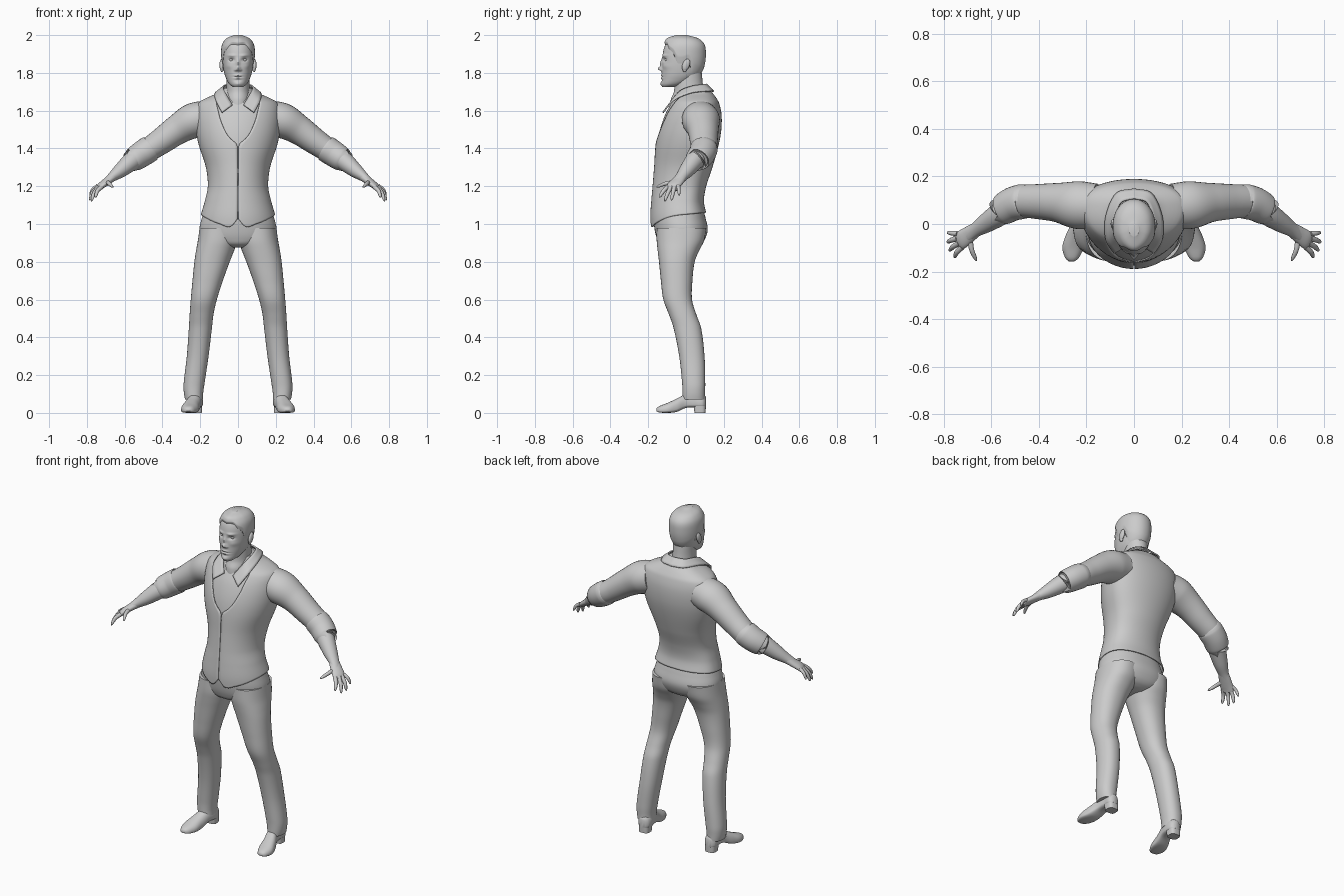
import bpy, bmesh
from math import sin, cos, pi, exp, sqrt, radians
from mathutils import Vector


def spl(keys, t):
    """Smooth interpolation of key rows (first column is the parameter)."""
    n = len(keys)
    i = max(0, min(n - 2, sum(k[0] <= t for k in keys) - 1))
    p, a, b, q = keys[max(i - 1, 0)], keys[i], keys[i + 1], keys[min(i + 2, n - 1)]
    h = b[0] - a[0]
    s = max(0, min(1, (t - a[0]) / h))
    out = []
    for c in range(1, len(a)):
        m0 = (b[c] - p[c]) / (b[0] - p[0]) * h
        m1 = (q[c] - a[c]) / (q[0] - a[0]) * h
        out.append((2*s**3 - 3*s**2 + 1) * a[c] + (s**3 - 2*s**2 + s) * m0
                   + (3*s**2 - 2*s**3) * b[c] + (s**3 - s**2) * m1)
    return out


def section(k, a, px=1.0, pf=1.0, pb=1.0, mid=0.5):
    """Rounded cross-section; a = 0 is the front."""
    x0, x1, f, b = k
    s, c = sin(a), cos(a)
    m = f + (b - f) * mid
    x = (x0 + x1) / 2 + (x1 - x0) / 2 * (1 if s > 0 else -1) * abs(s)**px
    y = m + (f - m) * abs(c)**pf if c > 0 else m + (b - m) * abs(c)**pb
    return x, y


def grid(name, f, nu, nv, closed=True, caps=True, mirror=False, thick=0):
    """Surface from f(u, v); u runs around, v along."""
    bm = bmesh.new()
    w = nu if closed else nu + 1
    rows = [[bm.verts.new(f(i / nu, j / nv)) for i in range(w)] for j in range(nv + 1)]
    for r, s in zip(rows, rows[1:]):
        for i in range(nu):
            k = (i + 1) % w
            bm.faces.new((r[i], r[k], s[k], s[i]))
    if closed and caps:
        bm.faces.new(rows[0])
        bm.faces.new(rows[-1])
    bmesh.ops.recalc_face_normals(bm, faces=bm.faces)
    me = bpy.data.meshes.new(name)
    bm.to_mesh(me)
    bm.free()
    for p in me.polygons:
        p.use_smooth = True
    me.set_sharp_from_angle(angle=radians(50))
    ob = bpy.data.objects.new(name, me)
    bpy.context.collection.objects.link(ob)
    if mirror:
        ob.modifiers.new("Mirror", 'MIRROR').use_clip = True
    if thick:
        m = ob.modifiers.new("Solidify", 'SOLIDIFY')
        m.thickness, m.offset = thick, 0
    return ob


def zloft(name, keys, nu=48, nv=40, mirror=False, **kw):
    """Loft of horizontal sections (z, x0, x1, front, back)."""
    z0, z1 = keys[0][0], keys[-1][0]

    def f(u, v):
        z = z0 + (z1 - z0) * v
        return (*section(spl(keys, z), 2 * pi * u, **kw), z)
    return grid(name, f, nu, nv, mirror=mirror)


def tube(name, pts, nu=24, nv=24, hint=(0, 1, 0), tip=False):
    """Mirrored limb along (x, y, z, height radius, width radius)."""
    keys = [(i, *p) for i, p in enumerate(pts)]
    n = len(pts) - 1

    def f(u, v):
        v = 1 - (1 - v)**2 if tip else v
        k = spl(keys, v * n)
        t = (Vector(spl(keys, min(n, v*n + .05))[:3]) - Vector(spl(keys, max(0, v*n - .05))[:3])).normalized()
        h = Vector(hint)
        side = (h - t * h.dot(t)).normalized()
        up = side.cross(t)
        r = sqrt(max(.0004, 1 - v**8)) if tip else 1
        return Vector(k[:3]) + (up * cos(2*pi*u) * k[3] + side * sin(2*pi*u) * k[4]) * r
    return grid(name, f, nu, nv, mirror=True)


def ball(name, c, r, lean=0, nu=24, nv=16):
    def f(u, v):
        th = pi * (.02 + .96 * v)
        z = r[2] * cos(th)
        return (c[0] + r[0]*sin(th)*cos(2*pi*u), c[1] + r[1]*sin(th)*sin(2*pi*u) + lean*z, c[2] + z)
    return grid(name, f, nu, nv, mirror=True)


def sym(rows, d=0):
    return [(z, -w + d, w - d, f + d, b - d) for z, w, f, b in rows]


# Head with sculpted face
HEAD = sym([(1.725, .026, -.125, -.06), (1.74, .046, -.13, -.005), (1.77, .063, -.129, .05), (1.80, .073, -.128, .078),
            (1.85, .081, -.127, .094), (1.90, .083, -.123, .098), (1.94, .079, -.113, .093), (1.965, .066, -.096, .074),
            (1.98, .047, -.078, .045), (1.99, .015, -.045, .0)])
FACE = [(0, 1.85, .009, .022, .010), (0, 1.822, .012, .011, .020), (.013, 1.815, .007, .006, .007),
        (.034, 1.892, .02, .007, .006), (.034, 1.869, .015, .009, -.012), (.05, 1.835, .018, .015, .004),
        (0, 1.787, .02, .005, .005), (0, 1.772, .018, .005, .005), (0, 1.7795, .024, .0025, -.005),
        (0, 1.761, .02, .005, -.003), (0, 1.742, .018, .01, .006)]


def head(u, v):
    z = 1.725 + .265 * v
    a = 2 * pi * u
    x, y = section(spl(HEAD, z), a, px=.95, pf=.9, mid=.52)
    if cos(a) > 0:
        for bx, bz, sx, sz, h in FACE:
            y -= min(1, 3*cos(a)) * h * exp(-((abs(x) - bx) / sx)**2 - ((z - bz) / sz)**2)
    return x, y, z


grid("head", head, 120, 100)
ball("eye", (.034, -.097, 1.869), (.014, .014, .011))
ball("ear", (.087, .0, 1.842), (.011, .02, .032), lean=.25)
ball("ear_lobe", (.085, -.007, 1.818), (.008, .011, .014))

# Hair shell following the hairline
LINE = [(0, 1.948), (.5, 1.95), (.8, 1.925), (1.1, 1.90), (1.3, 1.855), (1.5, 1.85), (1.8, 1.86), (2.1, 1.80), (3.15, 1.765)]


def hair(u, v):
    a = 2 * pi * u
    d = min(a, 2*pi - a)
    z0 = spl(LINE, d)[0]
    z = z0 + (1.99 - z0) * sin(v * pi / 2)
    x, y = section(spl(HEAD, z), a, px=.95, pf=.9, mid=.52)
    o = .001 + .006 * min(1, v * 6)
    quiff = .012 * exp(-(d / .7)**2) * sin(pi * v)
    return x + o * sin(a), y - (o + quiff) * cos(a), z + .01 * v


grid("hair", hair, 96, 36)
zloft("neck", sym([(1.58, .07, -.085, .1), (1.66, .066, -.08, .1), (1.70, .062, -.064, .095),
                   (1.75, .06, -.06, .088), (1.80, .06, -.05, .084)]))

# Shirt body and waistcoat share one torso profile
TORSO = [(.97, .203, -.183, .118), (1.04, .195, -.186, .108), (1.12, .173, -.181, .092), (1.2, .157, -.174, .104),
         (1.3, .167, -.166, .137), (1.42, .205, -.158, .17), (1.5, .221, -.144, .184), (1.58, .224, -.117, .185),
         (1.64, .208, -.085, .172), (1.665, .165, -.068, .158), (1.69, .11, -.05, .14), (1.72, .08, -.04, .115)]
BODY = dict(pb=.75, mid=.58)
zloft("shirt", sym(TORSO[2:], .007), nu=64, nv=60, **BODY)
OPEN = [(0, .012), (1.38, .012), (1.42, .05), (1.48, .27), (1.55, .42), (1.62, .53), (1.66, .68), (1.69, 1.0), (1.72, 1.2)]
HEM = [(0, 1.03), (.2, .985), (.5, 1.0), (1.2, 1.04), (2, 1.055), (3.15, 1.06)]


def waistcoat(u, v):
    a0 = spl(OPEN, 1.0 + .7 * v)[0]
    a = a0 + u * 2 * (pi - a0)
    z0 = spl(HEM, min(a, 2*pi - a))[0]
    z = z0 + (1.70 - z0) * v
    return (*section(spl(sym(TORSO), z), a, **BODY), z)


grid("waistcoat", waistcoat, 80, 80, closed=False, thick=.006)

# Shirt collar
INNER = [(0, 0, .108, 1.74), (1, .055, .09, 1.737), (2, .076, .03, 1.728), (3, .07, -.035, 1.70), (4, .03, -.092, 1.63)]
OUTER = [(0, 0, .147, 1.702), (1, .075, .127, 1.703), (2, .118, .03, 1.695), (3, .118, -.065, 1.655), (4, .085, -.122, 1.59)]
grid("collar", lambda u, v: Vector(spl(INNER, 4*u)).lerp(Vector(spl(OUTER, 4*u)), v),
     32, 4, closed=False, mirror=True, thick=.008)

# Sleeves, rolled cuffs and forearms
tube("sleeve", [(.16, .075, 1.565, .09, .095), (.24, .08, 1.545, .093, .10), (.32, .09, 1.50, .079, .083),
                (.40, .094, 1.443, .07, .074), (.47, .095, 1.395, .063, .068), (.52, .08, 1.36, .058, .06)], nu=32, nv=40)
tube("cuff", [(.462, .096, 1.402, .06, .064), (.468, .095, 1.398, .07, .073), (.51, .084, 1.37, .069, .071),
              (.55, .062, 1.343, .064, .066), (.555, .06, 1.34, .055, .058)], nu=32)
tube("forearm", [(.51, .08, 1.37, .05, .05), (.56, .045, 1.335, .05, .05), (.62, .005, 1.285, .039, .041),
                 (.665, -.024, 1.25, .026, .031), (.70, -.047, 1.222, .018, .03)])

# Hands
SIDE = (.3, .95, 0)
tube("palm", [(.66, -.02, 1.252, .024, .029), (.695, -.045, 1.225, .02, .035), (.725, -.066, 1.202, .017, .038),
              (.742, -.078, 1.183, .011, .034)], hint=SIDE)
FINGERS = {"index": ((.722, -.096, 1.197), (.755, -.142, 1.14)), "middle": ((.734, -.079, 1.197), (.776, -.113, 1.12)),
           "ring": ((.741, -.06, 1.197), (.785, -.077, 1.125)), "little": ((.742, -.041, 1.202), (.785, -.036, 1.15)),
           "thumb": ((.69, -.065, 1.22), (.662, -.155, 1.195))}
for n, (a, b) in FINGERS.items():
    a, b = Vector(a), Vector(b)
    r = .009 if n == "little" else .0105
    bend = Vector((.006, 0, .006))
    tube(n + "_finger", [(*a, r*1.2, r*1.2), (*(a.lerp(b, .5) + bend), r, r), (*b, r*.8, r*.8)],
         nu=12, nv=14, hint=SIDE if n != "thumb" else (1, 0, .3), tip=True)

# Trousers
zloft("trouser_seat", sym([(.875, .06, -.10, .04), (.89, .13, -.135, .075), (.92, .19, -.153, .10), (.97, .204, -.166, .115),
                           (1.03, .192, -.172, .104), (1.10, .17, -.165, .085)]), nu=64, px=.9, pb=.85)
zloft("trouser_leg", [(.07, .186, .28, -.018, .10), (.10, .185, .286, -.018, .10), (.15, .178, .288, -.02, .102),
                      (.30, .156, .271, -.036, .098), (.45, .138, .26, -.066, .08), (.52, .13, .256, -.09, .055),
                      (.60, .112, .25, -.12, .032), (.70, .08, .241, -.133, .034), (.80, .044, .231, -.143, .046),
                      (.86, .02, .222, -.15, .07), (.91, .004, .213, -.155, .095), (.98, .004, .203, -.155, .108)],
      nv=70, mirror=True, px=.9, pf=.92, pb=.92)

# Shoes with heels
SHOE = [(-.157, .25, .274, .010, .024), (-.145, .234, .288, .003, .034), (-.10, .211, .301, 0, .052), (-.05, .203, .288, .005, .075),
        (0, .194, .266, .026, .10), (.05, .186, .26, .028, .11), (.09, .19, .258, .028, .10), (.105, .206, .242, .032, .085)]


def shoe(u, v):
    y = -.157 + .262 * v
    x, z = section(spl(SHOE, y), 2 * pi * u, px=.8, pf=.45, mid=.35)
    return x, y, z


grid("shoe", shoe, 40, 40, mirror=True)
zloft("shoe_heel", [(0, .192, .255, .045, .104), (.036, .19, .257, .04, .105)], nv=2, mirror=True, px=.7, pf=.4, pb=.7)
